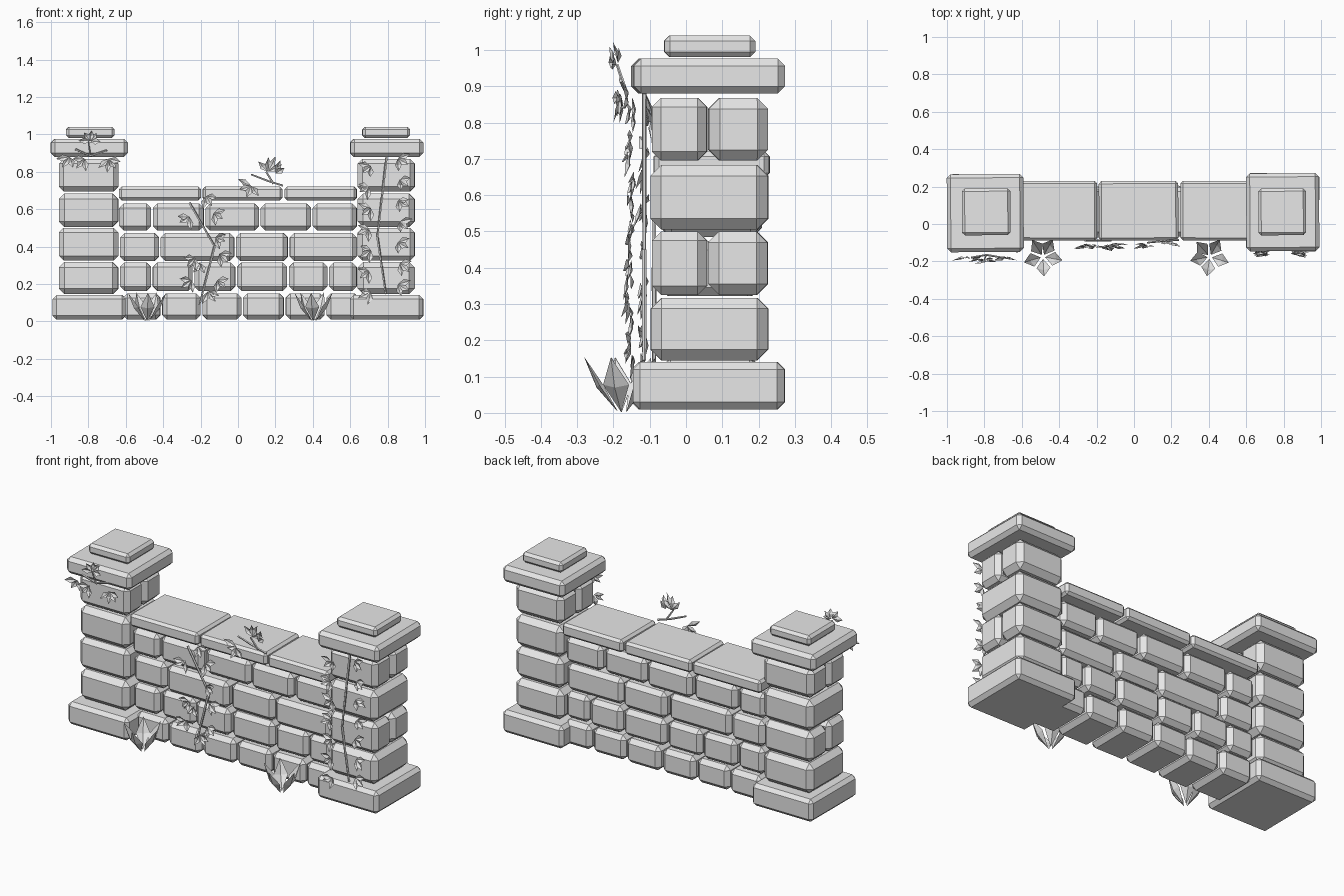
import bpy, bmesh, math, random
from mathutils import Vector, Matrix

random.seed(4)
if "Cube" in bpy.data.objects:
    bpy.data.objects.remove(bpy.data.objects["Cube"])

stone = bpy.data.materials.new("light_grey")
stone.use_nodes = True
GREY = (0.8, 0.8, 0.8, 1)
stone.diffuse_color = GREY
stone.node_tree.nodes["Principled BSDF"].inputs["Base Color"].default_value = GREY


def finish(bm, name):
    me = bpy.data.meshes.new(name)
    bm.to_mesh(me)
    bm.free()
    me.materials.append(stone)
    ob = bpy.data.objects.new(name, me)
    bpy.context.collection.objects.link(ob)
    return ob


def block(name, xs, ys, zs, chamfer=0.025, turn=0.012):
    """Chamfered stone filling the given ranges, turned very slightly."""
    bm = bmesh.new()
    bmesh.ops.create_cube(bm, size=1)
    size = [r[1] - r[0] for r in (xs, ys, zs)]
    mid = [(r[1] + r[0]) / 2 for r in (xs, ys, zs)]
    bmesh.ops.scale(bm, vec=size, verts=bm.verts)
    bmesh.ops.bevel(bm, geom=bm.edges[:], offset=chamfer, segments=1,
                    affect='EDGES', profile=0.5)
    ob = finish(bm, name)
    ob.location = mid
    ob.rotation_euler.z = random.uniform(-turn, turn)
    return ob


def tube(bm, points, radius=0.007):
    """Thin stem through a list of points."""
    pts = [Vector(p) for p in points]
    for a, b in zip(pts, pts[1:]):
        d = b - a
        m = Matrix.Translation((a + b) / 2) @ d.to_track_quat('Z', 'Y').to_matrix().to_4x4()
        bmesh.ops.create_cone(bm, cap_ends=True, segments=5, radius1=radius,
                              radius2=radius * 0.8, depth=d.length, matrix=m)


def leaf(bm, base, direction, normal, length, width, fold):
    """Pointed leaf folded along its midrib."""
    d = Vector(direction).normalized()
    n = Vector(normal)
    n = (n - d * n.dot(d)).normalized()
    s = d.cross(n)
    base = Vector(base)
    root, tip = bm.verts.new(base), bm.verts.new(base + d * length)
    rib = bm.verts.new(base + d * length * 0.5 - n * fold)
    for side in (-1, 1):
        edge = bm.verts.new(base + d * length * 0.5 + s * side * width / 2)
        for tri in ((root, rib, edge), (edge, rib, tip)):
            bm.faces.new(tri if side > 0 else tri[::-1])


def cluster(bm, x, y, z, aim, count=3, spread=48, length=0.068):
    """Fan of leaves aimed at an angle in the front plane."""
    for i in range(count):
        a = math.radians(aim + (i - (count - 1) / 2) * spread + random.uniform(-9, 9))
        d = (math.cos(a), random.uniform(-0.3, 0.05), math.sin(a))
        n = (random.uniform(-.3, .3), -1, random.uniform(-.2, .5))
        leaf(bm, (x, y + random.uniform(-.008, .008), z), d, n,
             length * random.uniform(0.85, 1.1), 0.036, 0.009)


# Two corner pillars
PILLARS = {
    "right": dict(base=(-.99, -.6), body=(-.957, -.64), cap=(-1, -.59), top=(-.92, -.66), dy=-.005),
    "left": dict(base=(.6, .99), body=(.64, .945), cap=(.6, .99), top=(.665, .92), dy=0.0),
}
for side, p in PILLARS.items():
    depth = (-.145 + p["dy"], .272 + p["dy"])
    block(f"{side}_pillar_base", p["base"], depth, (.01, .14), .02)
    for course, zs in enumerate(((.145, .317), (.325, .5), (.505, .683), (.695, .868)), 1):
        name = f"{side}_pillar_course_{course}"
        if course % 2:
            block(name, p["body"], (-.097, .226), zs, .03)
        else:
            block(name + "_front", p["body"], (-.093, .058), zs, .025)
            block(name + "_back", p["body"], (.062, .225), zs, .03)
    block(f"{side}_pillar_cap", p["cap"], depth, (.88, .976), .02)
    block(f"{side}_pillar_cap_top", p["top"], (-.06, .19), (.98, 1.04), .015)

# Wall courses between the pillars, given by joint positions
COURSES = [
    ((.01, .15), (-.62, -.41, -.195, .022, .25, .468, .65)),
    ((.163, .315), (-.635, -.46, -.238, -.01, .268, .483, .64)),
    ((.322, .473), (-.635, -.418, -.015, .272, .64)),
    ((.485, .63), (-.64, -.46, -.178, .117, .395, .64)),
]
for row, (zs, joints) in enumerate(COURSES, 1):
    for i, (a, b) in enumerate(zip(joints, joints[1:]), 1):
        shift = random.uniform(-.008, .008)
        block(f"wall_stone_{row}_{i}", (a + .005, b - .005),
              (-.066 + shift, .2 + shift), zs, .024)

# Coping slabs
for i, (a, b) in enumerate(((-.635, -.197), (-.188, .237), (.248, .635)), 1):
    block(f"coping_slab_{i}", (a, b), (-.088, .23), (.647, .72), .014)

# Climbing vine on the left pillar
bm = bmesh.new()
tube(bm, ((.795, -.115, .88), (.745, -.115, .45), (.79, -.115, .145)))
for i in range(7):
    z = .86 - i * .112
    cluster(bm, .71 - .01 * (i % 2), -.155, z - .03, 215)
    cluster(bm, .855 + .01 * (i % 2), -.155, z + .01, 325)
finish(bm, "pillar_vine")

# Climbing vine on the wall
bm = bmesh.new()
tube(bm, ((-.26, -.088, .635), (-.125, -.088, .4), (-.205, -.088, .09)))
for x, z, aim in ((-.26, .56, 220), (-.23, .34, 220), (-.25, .22, 225), (-.17, .67, 300),
                  (-.13, .58, 320), (-.1, .36, 320), (-.11, .22, 315), (-.16, .16, 300),
                  (-.2, .31, 240), (-.12, .45, 330)):
    cluster(bm, x, -.118, z, aim)
finish(bm, "wall_vine")

# Sprig growing over the coping
bm = bmesh.new()
tube(bm, ((.24, -.085, .725), (.16, -.09, .75), (.07, -.1, .785)), .006)
tube(bm, ((.19, -.088, .735), (.15, -.1, .8)), .006)
cluster(bm, .16, -.1, .8, 75, 4, 38, .085)
cluster(bm, .2, -.1, .79, 50, 2, 45, .07)
cluster(bm, .07, -.115, .725, 230, 4, 48, .075)
finish(bm, "coping_sprig")

# Sprig hanging on the right pillar cap
bm = bmesh.new()
tube(bm, ((-.87, -.18, .92), (-.79, -.165, .885), (-.7, -.18, .915)), .006)
tube(bm, ((-.79, -.165, .885), (-.8, -.19, .96)), .005)
cluster(bm, -.79, -.195, .965, 90, 5, 45, .06)
cluster(bm, -.9, -.185, .88, 235, 3, 50, .07)
cluster(bm, -.82, -.185, .87, 235, 3, 45, .065)
cluster(bm, -.69, -.185, .87, 290, 4, 42, .07)
finish(bm, "cap_sprig")

# Broad-leaved plants at the foot of the wall
for name, x in (("right_ground_plant", -.487), ("left_ground_plant", .405)):
    bm = bmesh.new()
    for i in range(5):
        a = math.radians(-90 + 72 * i + random.uniform(-8, 8))
        out = Vector((math.cos(a), math.sin(a), 0))
        start = Vector((x, -.175, .002)) + out * .012
        leaf(bm, start, out * .62 + Vector((0, 0, 1)), -out + Vector((0, 0, .4)),
             .178, .075, .015)
    finish(bm, name)
